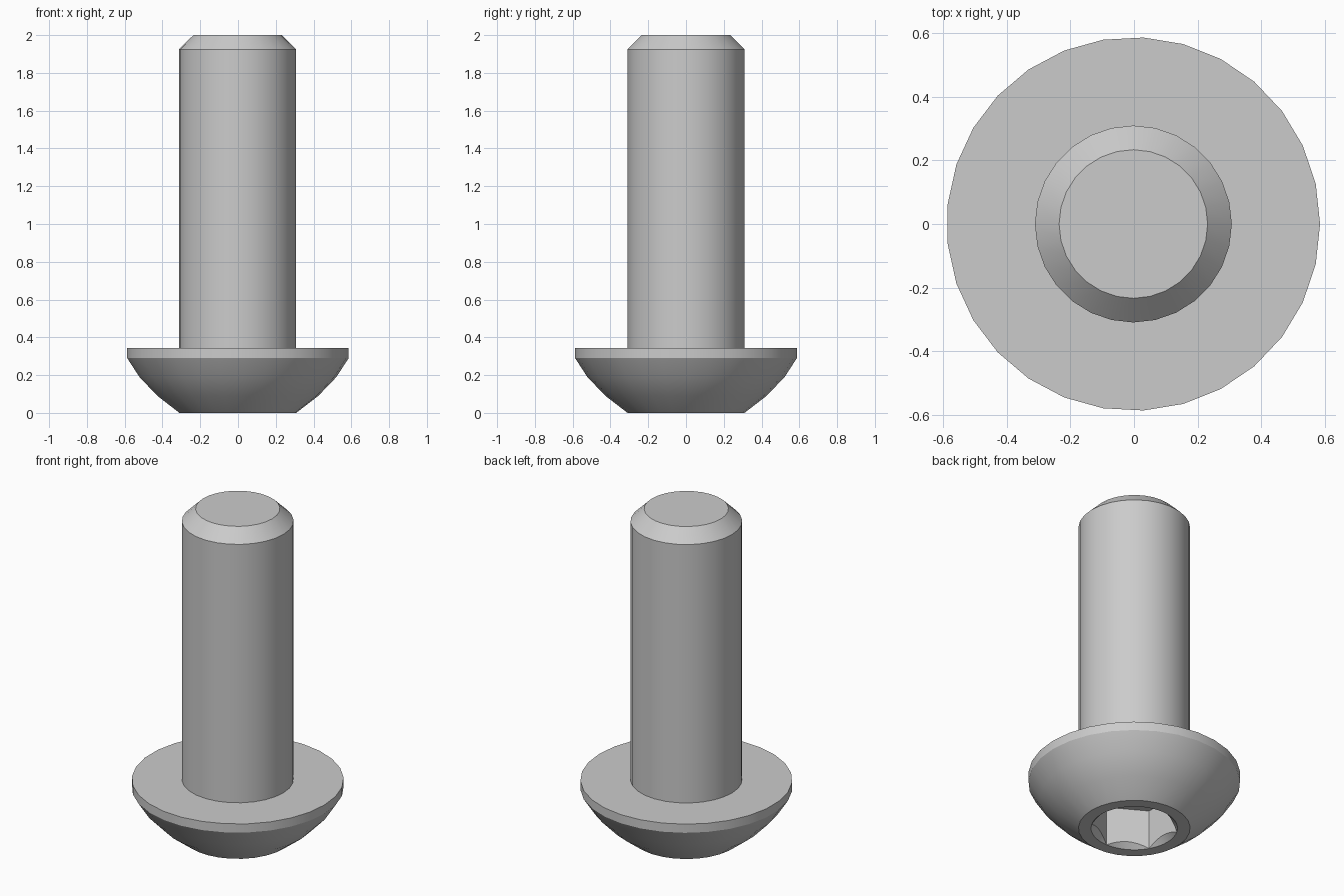
import bpy, bmesh, math

if "Cube" in bpy.data.objects:
    bpy.data.objects.remove(bpy.data.objects["Cube"])

CX = -0.002                      # axis offset that centres the odd-sided head
HEX_R, SOCKET_DEPTH = 0.24, 0.24

steel = bpy.data.materials.new("steel grey")
steel.diffuse_color = (0.6, 0.6, 0.6, 1)
steel.use_nodes = True
steel.node_tree.nodes["Principled BSDF"].inputs["Base Color"].default_value = steel.diffuse_color


def circle(bm, r, z, n, start=0.0):
    """Ring of n vertices around the screw axis."""
    return [bm.verts.new((CX + r * math.cos(start + math.tau * i / n),
                          r * math.sin(start + math.tau * i / n), z)) for i in range(n)]


def skin(bm, a, b):
    """Quads between two rings of equal count."""
    n = len(a)
    for i in range(n):
        j = (i + 1) % n
        bm.faces.new((a[i], a[j], b[j], b[i]))


def lathe(bm, profile, n):
    rings = [circle(bm, r, z, n) for r, z in profile]
    for a, b in zip(rings, rings[1:]):
        skin(bm, a, b)
    return rings


def ring_edges(bm, ring):
    pairs = zip(ring, ring[1:] + ring[:1])
    return [bm.edges.get(p) or bm.edges.new(p) for p in pairs]


def annulus(bm, outer, inner, normal):
    """Flat face area between two rings of different count."""
    bmesh.ops.triangle_fill(bm, use_beauty=True, use_dissolve=False, normal=normal,
                            edges=ring_edges(bm, outer) + ring_edges(bm, inner))


def finish(bm, name):
    bmesh.ops.remove_doubles(bm, verts=bm.verts, dist=1e-5)
    bmesh.ops.recalc_face_normals(bm, faces=bm.faces)
    mesh = bpy.data.meshes.new(name)
    bm.to_mesh(mesh)
    bm.free()
    mesh.materials.append(steel)
    ob = bpy.data.objects.new(name, mesh)
    bpy.context.collection.objects.link(ob)
    bpy.ops.object.select_all(action='DESELECT')
    ob.select_set(True)
    bpy.context.view_layer.objects.active = ob
    bpy.ops.object.shade_smooth_by_angle(angle=math.radians(30))


# One closed screw: domed head, shank and hexagonal socket
bm = bmesh.new()
head = lathe(bm, [(0.31, 0), (0.427, 0.09), (0.523, 0.19), (0.588, 0.29), (0.588, 0.343)], 29)

# Shank with chamfered tip
shank = lathe(bm, [(0.31, 0.343), (0.31, 1.925), (0.234, 2.0)], 28)
bm.faces.new(shank[-1])
annulus(bm, head[-1], shank[0], (0, 0, 1))

# Socket: round countersink that scallops the six flat walls
N = 48
rim = circle(bm, HEX_R, 0, N, math.pi / 6)
scallop, floor = [], []
for i in range(N):
    a = math.tau * i / N
    d = HEX_R * math.cos(math.pi / 6) / math.cos(a % (math.pi / 3) - math.pi / 6)
    x, y = CX + d * math.cos(a + math.pi / 6), d * math.sin(a + math.pi / 6)
    scallop.append(bm.verts.new((x, y, HEX_R - d)))
    floor.append(bm.verts.new((x, y, SOCKET_DEPTH)))
skin(bm, rim, scallop)
skin(bm, scallop, floor)
bm.faces.new(floor)
annulus(bm, head[0], rim, (0, 0, -1))

finish(bm, "button_head_screw")
